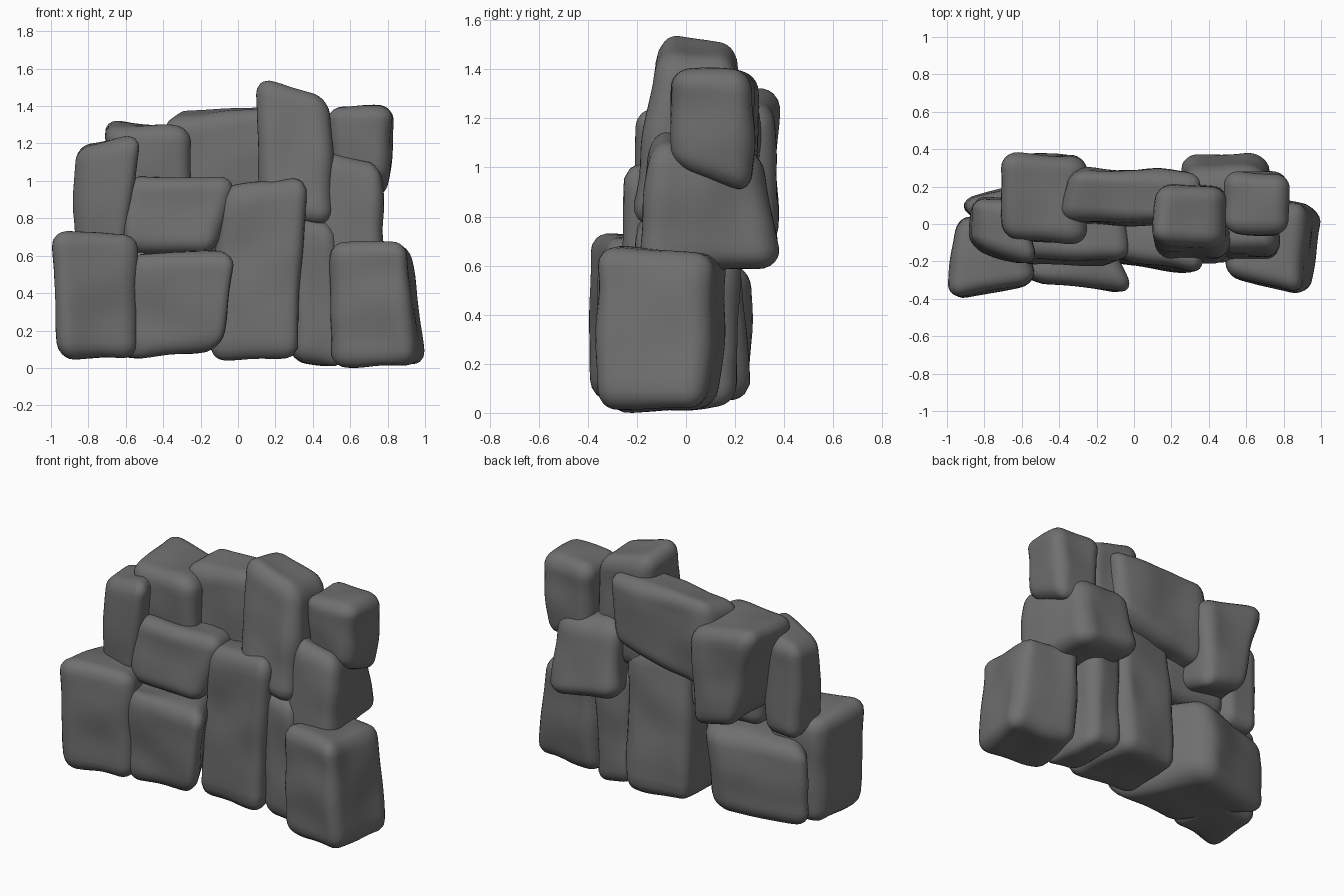
import bpy
import bmesh
import math
from mathutils import Vector, noise

if "Cube" in bpy.data.objects:
    bpy.data.objects.remove(bpy.data.objects["Cube"], do_unlink=True)

# One plain stone colour
grey = bpy.data.materials.new("stone grey")
grey.use_nodes = True
colour = (.16, .16, .16, 1)
grey.diffuse_color = colour
grey.node_tree.nodes["Principled BSDF"].inputs["Base Color"].default_value = colour


def round_box(p, radii):
    """Pull a point of the unit box onto a box with rounded edges."""
    inner = Vector([max(r - 1, min(1 - r, c)) for c, r in zip(p, radii)])
    d = Vector([(c - i) / r for c, i, r in zip(p, inner, radii)])
    # spread the grid evenly around the rounding
    d = Vector([math.tan(c * math.pi / 4) for c in d])
    if d.length > 0:
        d = d.normalized()
    return Vector([i + c * r for i, c, r in zip(inner, d, radii)])


def stone(name, front, back, depth, lean=(0, 0), radius=.08):
    """front, back: (x, z) of bottom left, bottom right, top right, top left.
    depth: y of front left, front right, back left, back right.
    lean: y shift of the top front and top back."""
    fl, fr, bl, br = depth
    front_y = (fl, fr, fr + lean[0], fl + lean[0])
    back_y = (bl, br, br + lean[1], bl + lean[1])
    near = [Vector((x, y, z)) for (x, z), y in zip(front, front_y)]
    far = [Vector((x, y, z)) for (x, z), y in zip(back, back_y)]

    def place(p):
        u, v, w = [(c + 1) / 2 for c in p]
        a, b = [(q[0].lerp(q[1], u)).lerp(q[3].lerp(q[2], u), w)
                for q in (near, far)]
        return a.lerp(b, v)

    # Rounding stays the same width along every axis
    axes = [Vector(a) for a in ((1, 0, 0), (0, 1, 0), (0, 0, 1))]
    radii = [min(.8, 2 * radius / (place(a) - place(-a)).length) for a in axes]

    bm = bmesh.new()
    bmesh.ops.create_cube(bm, size=2)
    bmesh.ops.subdivide_edges(bm, edges=bm.edges[:], cuts=15, use_grid_fill=True)
    for v in bm.verts:
        v.co = place(round_box(v.co, radii))
    bm.normal_update()

    # Gentle weathered bumps
    shifts = [v.normal * noise.noise(v.co * 4 + Vector((len(name), 0, 0))) * .022
              for v in bm.verts]
    for v, s in zip(bm.verts, shifts):
        v.co += s
        v.co.z = max(v.co.z, 0)
    bmesh.ops.recalc_face_normals(bm, faces=bm.faces[:])
    for f in bm.faces:
        f.smooth = True
    mesh = bpy.data.meshes.new(name)
    bm.to_mesh(mesh)
    bm.free()
    mesh.materials.append(grey)
    obj = bpy.data.objects.new(name, mesh)
    bpy.context.collection.objects.link(obj)


# Bottom row
stone("lower_right_end_stone",
      [(-.96, .05), (-.53, .05), (-.52, .73), (-1, .74)],
      [(-.95, .06), (-.6, .06), (-.62, .7), (-.96, .71)],
      (-.4, -.32, .03, .08))
stone("lower_right_stone",
      [(-.55, .05), (-.06, .09), (.03, .63), (-.57, .62)],
      [(-.96, .07), (-.38, .08), (-.3, .62), (-.95, .56)],
      (-.29, -.36, .12, .28), (-.02, .01), .1)
stone("lower_middle_stone",
      [(-.15, .04), (.34, .04), (.38, 1.03), (-.1, .96)],
      [(-.17, .06), (.26, .06), (.28, .95), (-.15, .95)],
      (-.2, -.28, .24, .27), (.02, -.06))
stone("lower_gap_stone",
      [(.3, .05), (.58, -.03), (.53, .77), (.28, .83)],
      [(.24, .05), (.5, .03), (.5, .75), (.24, .75)],
      (-.2, -.2, .2, .22))
stone("lower_left_end_stone",
      [(.48, .01), (.94, .01), (.9, .68), (.48, .68)],
      [(.55, .02), (1.01, .01), (.93, .65), (.56, .67)],
      (-.27, -.38, .14, .07), (0, .04))

# Middle row
stone("middle_right_stone",
      [(-.62, .62), (-.12, .61), (-.01, 1.03), (-.63, 1.02)],
      [(-.6, .62), (-.1, .62), (-.05, 1), (-.6, 1)],
      (-.21, -.23, .15, .15), (.03, 0))
stone("upper_right_end_stone",
      [(-.89, .62), (-.6, .62), (-.5, 1.26), (-.87, 1.18)],
      [(-.86, .6), (-.62, .6), (-.6, 1.22), (-.87, 1.2)],
      (-.12, -.23, .15, .13), (0, 0))
stone("middle_left_stone",
      [(.4, .52), (.79, .56), (.79, 1.11), (.46, 1.17)],
      [(.22, .66), (.71, .57), (.7, 1.06), (.26, 1.08)],
      (-.19, -.2, .38, .41), (.05, -.1), .1)

# Top row
stone("top_right_stone",
      [(-.63, .76), (-.25, .76), (-.25, 1.29), (-.72, 1.29)],
      [(-.58, .7), (-.28, .63), (-.26, 1.25), (-.72, 1.34)],
      (-.08, -.1, .38, .36))
stone("top_middle_stone",
      [(-.36, .82), (.35, .9), (.34, 1.44), (-.42, 1.32)],
      [(-.33, .82), (.33, .98), (.38, 1.39), (-.33, 1.4)],
      (0, -.03, .3, .28), (.02, 0))
stone("top_tall_stone",
      [(.13, .8), (.51, .76), (.49, 1.44), (.08, 1.57)],
      [(.16, .8), (.5, .8), (.5, 1.43), (.12, 1.51)],
      (-.2, -.23, .22, .2), (.1, 0), .09)
stone("top_left_end_stone",
      [(.5, 1.02), (.79, 1), (.84, 1.4), (.47, 1.4)],
      [(.5, .89), (.8, .88), (.83, 1.39), (.48, 1.39)],
      (-.05, -.06, .28, .27))
